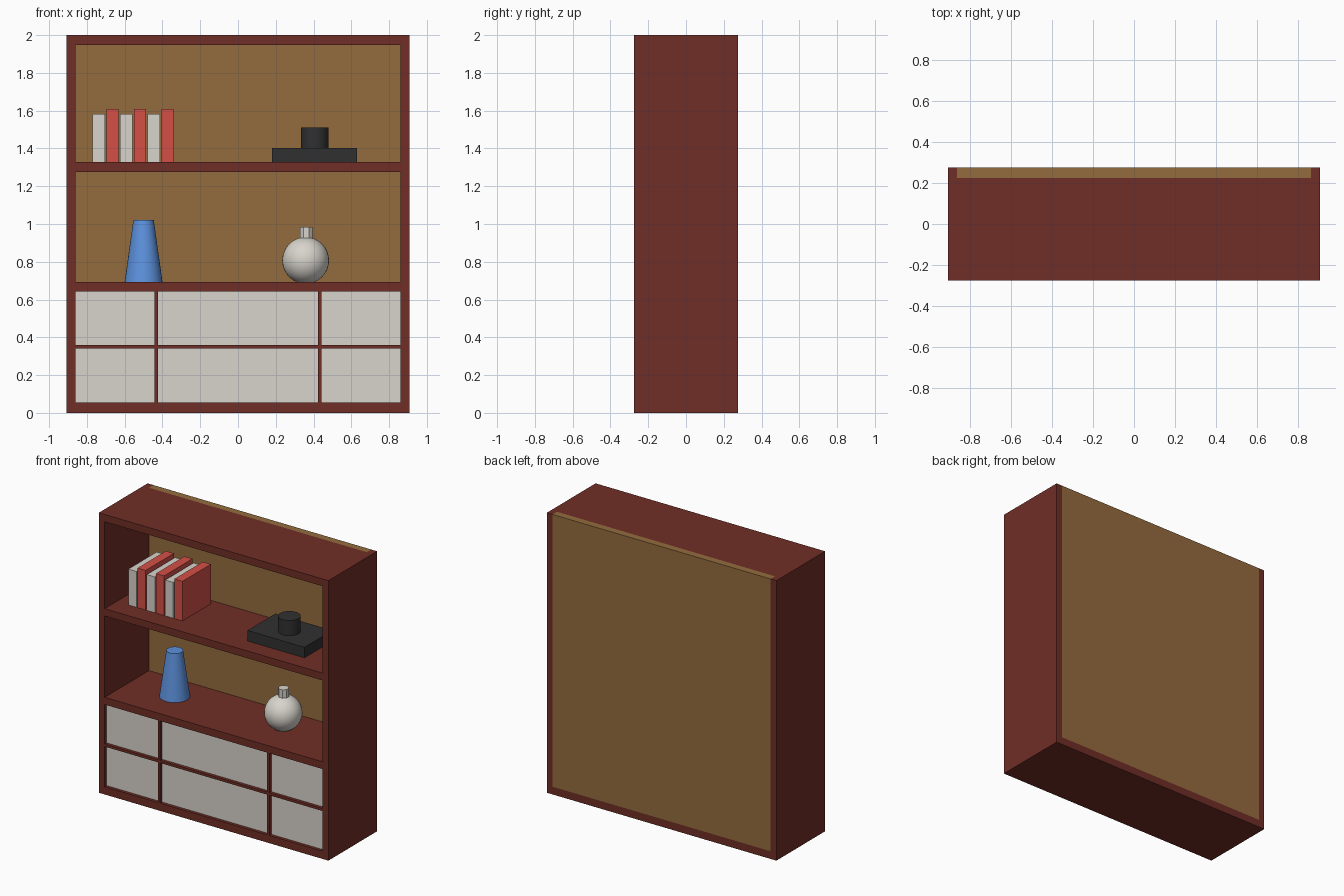
import bpy
import math

if "Cube" in bpy.data.objects:
    bpy.data.objects.remove(bpy.data.objects["Cube"])


def srgb(r, g, b):
    def lin(c):
        c /= 255
        return c / 12.92 if c <= 0.04045 else ((c + 0.055) / 1.055) ** 2.4
    return (lin(r), lin(g), lin(b), 1)


def material(name, rgb):
    m = bpy.data.materials.new(name)
    m.diffuse_color = srgb(*rgb)
    m.use_nodes = True
    m.node_tree.nodes["Principled BSDF"].inputs["Base Color"].default_value = m.diffuse_color
    return m


wood = material("dark_red_wood", (112, 46, 38))
backing = material("tan_backing", (148, 108, 62))
white = material("off_white", (216, 212, 204))
red = material("book_red", (213, 80, 71))
blue = material("vase_blue", (93, 146, 222))
black = material("charcoal", (48, 48, 48))


def finish(name, mat, smooth=False):
    ob = bpy.context.object
    ob.name = name
    ob.data.materials.append(mat)
    if smooth:
        bpy.ops.object.shade_smooth_by_angle(angle=math.radians(40))
    return ob


def box(name, mat, x, y, z):
    """Box from (min, max) ranges."""
    bpy.ops.mesh.primitive_cube_add(size=1, location=[(a + b) / 2 for a, b in (x, y, z)])
    bpy.context.object.scale = [b - a for a, b in (x, y, z)]
    bpy.ops.object.transform_apply(location=False, rotation=False, scale=True)
    return finish(name, mat)


def cone(name, mat, sides, r1, r2, x, z, turn=0.0):
    bpy.ops.mesh.primitive_cone_add(vertices=sides, radius1=r1, radius2=r2, depth=z[1] - z[0],
                                    location=(x, 0, (z[0] + z[1]) / 2), rotation=(0, 0, turn))
    return finish(name, mat, True)


FRONT, BACK, INNER_BACK = -0.275, 0.275, 0.225
OUT, IN = 0.907, 0.861
SHELF_LOW, SHELF_HIGH = 0.694, 1.327

# Carcass
box("side_left", wood, (-OUT, -IN), (FRONT, BACK), (0, 2))
box("side_right", wood, (IN, OUT), (FRONT, BACK), (0, 2))
box("bottom_board", wood, (-IN, IN), (FRONT, BACK), (0, 0.055))
for name, top in (("lower_shelf", SHELF_LOW), ("upper_shelf", SHELF_HIGH), ("top_board", 2.0)):
    box(name, wood, (-IN, IN), (FRONT, INNER_BACK), (top - 0.052, top))
box("back_panel", backing, (-IN, IN), (INNER_BACK, BACK), (0.055, 2))

# Drawer dividers
for side in (-1, 1):
    box("drawer_divider", wood, (side * 0.432 - 0.009, side * 0.432 + 0.009),
        (FRONT, INNER_BACK), (0.055, 0.642))
box("drawer_rail", wood, (-IN, IN), (FRONT, INNER_BACK), (0.342, 0.36))

# Drawers, slightly recessed
for x in ((-IN, -0.441), (-0.423, -0.001), (0.001, 0.423), (0.441, IN)):
    for z in ((0.055, 0.342), (0.36, 0.642)):
        box("drawer", white, x, (FRONT + 0.022, INNER_BACK), z)

# Row of books
for i in range(6):
    cx = -0.737 + i * 0.0728
    box("book", red if i % 2 else white, (cx - 0.032, cx + 0.032), (-0.14, 0.18),
        (SHELF_HIGH, 1.61 if i % 2 else 1.583))

# Black device with round top
box("device_base", black, (0.18, 0.63), (-0.15, 0.165), (SHELF_HIGH, 1.402))
cone("device_knob", black, 32, 0.073, 0.073, 0.406, (1.402, 1.51))

# Blue tapered vase
cone("blue_vase", blue, 32, 0.1, 0.054, -0.5, (SHELF_LOW, 1.022))

# Round white bottle
bpy.ops.mesh.primitive_uv_sphere_add(segments=32, ring_count=16, radius=0.124, location=(0.358, 0, 0.807))
finish("round_bottle", white, True)
cone("bottle_neck", white, 8, 0.036, 0.036, 0.361, (0.91, 0.985), math.radians(22.5))
